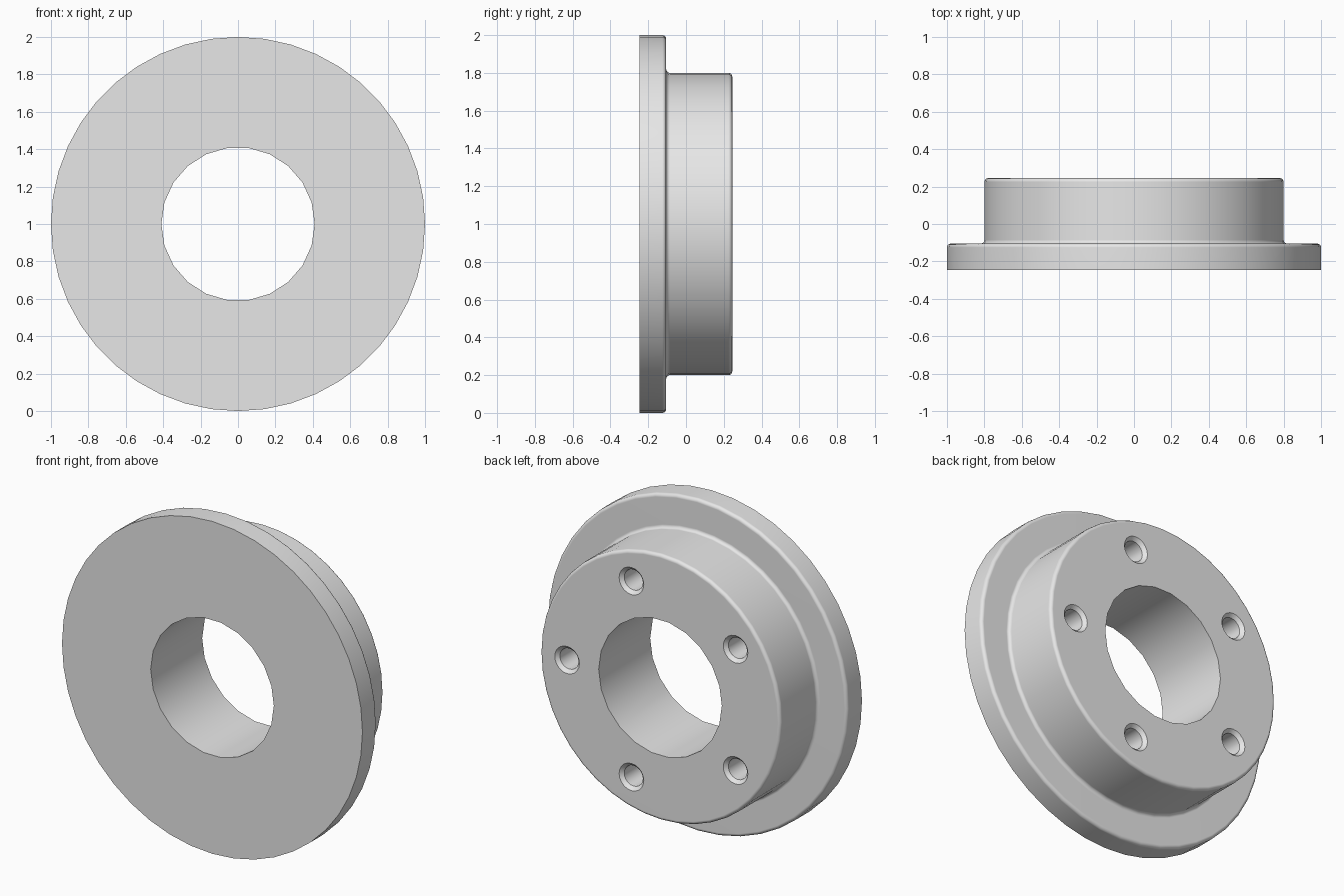
import bpy, bmesh, math
from mathutils import Matrix, Vector

cube = bpy.data.objects.get("Cube")
if cube:
    bpy.data.objects.remove(cube, do_unlink=True)

AXIS_Z = 1.0             # height of the ring axis, which runs along y
FRONT, STEP, BACK = -0.245, -0.105, 0.245
FLANGE_R, HUB_R, BORE_R = 1.0, 0.8, 0.41
FILLET = 0.02

grey = bpy.data.materials.new("plain grey")
grey.use_nodes = True
grey.diffuse_color = (0.8, 0.8, 0.8, 1)
grey.node_tree.nodes["Principled BSDF"].inputs["Base Color"].default_value = (0.8, 0.8, 0.8, 1)


def arc(radius, y, start, end, steps=4):
    """Rounded corner of the profile as (radius, y) points."""
    angles = [math.radians(start + (end - start) * i / steps) for i in range(steps + 1)]
    return [(radius + FILLET * math.cos(a), y + FILLET * math.sin(a)) for a in angles]


def lathe(name, profile, sides, centre=(0, 0, AXIS_Z)):
    """Closed solid turned about the y direction through centre."""
    bm = bmesh.new()
    rings = []
    for radius, y in profile:
        ring = []
        for i in range(sides):
            a = math.tau * i / sides
            offset = Vector((radius * math.cos(a), y, radius * math.sin(a)))
            ring.append(bm.verts.new(Vector(centre) + offset))
        rings.append(ring)
    for low, high in zip(rings, rings[1:]):
        for i in range(sides):
            j = (i + 1) % sides
            bm.faces.new((low[i], low[j], high[j], high[i]))
    bm.faces.new(rings[0])
    bm.faces.new(rings[-1])
    bmesh.ops.recalc_face_normals(bm, faces=bm.faces)
    mesh = bpy.data.meshes.new(name)
    bm.to_mesh(mesh)
    bm.free()
    mesh.materials.append(grey)
    obj = bpy.data.objects.new(name, mesh)
    bpy.context.collection.objects.link(obj)
    return obj


# Flange and hub in one turned body with rounded edges
body_profile = [(FLANGE_R, FRONT)]
body_profile += arc(FLANGE_R - FILLET, STEP - FILLET, 0, 90)
body_profile += arc(HUB_R + FILLET, STEP + FILLET, 270, 180)
body_profile += arc(HUB_R - FILLET, BACK - FILLET, 0, 90)
ring = lathe("flanged_ring", body_profile, 44)

# Cutters: central bore and five chamfered blind bolt holes
cutters = [lathe("bore_cutter", [(BORE_R, -1), (BORE_R, 1)], 22)]
hole_profile = [(0.062, -0.05), (0.062, BACK - 0.02), (0.082, BACK), (0.082, BACK + 0.1)]
for k in range(5):
    spot = Matrix.Rotation(math.tau * k / 5, 3, "Y") @ Vector((0.62, 0, 0))
    cutters.append(lathe("bolt_hole_cutter", hole_profile, 20, spot + Vector((0, 0, AXIS_Z))))

bpy.ops.object.select_all(action="DESELECT")
ring.select_set(True)
bpy.context.view_layer.objects.active = ring
for cutter in cutters:
    cutter.hide_render = True
    cut = ring.modifiers.new("cut", "BOOLEAN")
    cut.operation = "DIFFERENCE"
    cut.solver = "EXACT"
    cut.object = cutter
    bpy.ops.object.modifier_apply(modifier=cut.name)
    bpy.data.objects.remove(cutter, do_unlink=True)

# Smooth turned surfaces, clean flat faces
bpy.ops.object.shade_smooth_by_angle(angle=math.radians(30))
weighted = ring.modifiers.new("clean normals", "WEIGHTED_NORMAL")
weighted.keep_sharp = True
